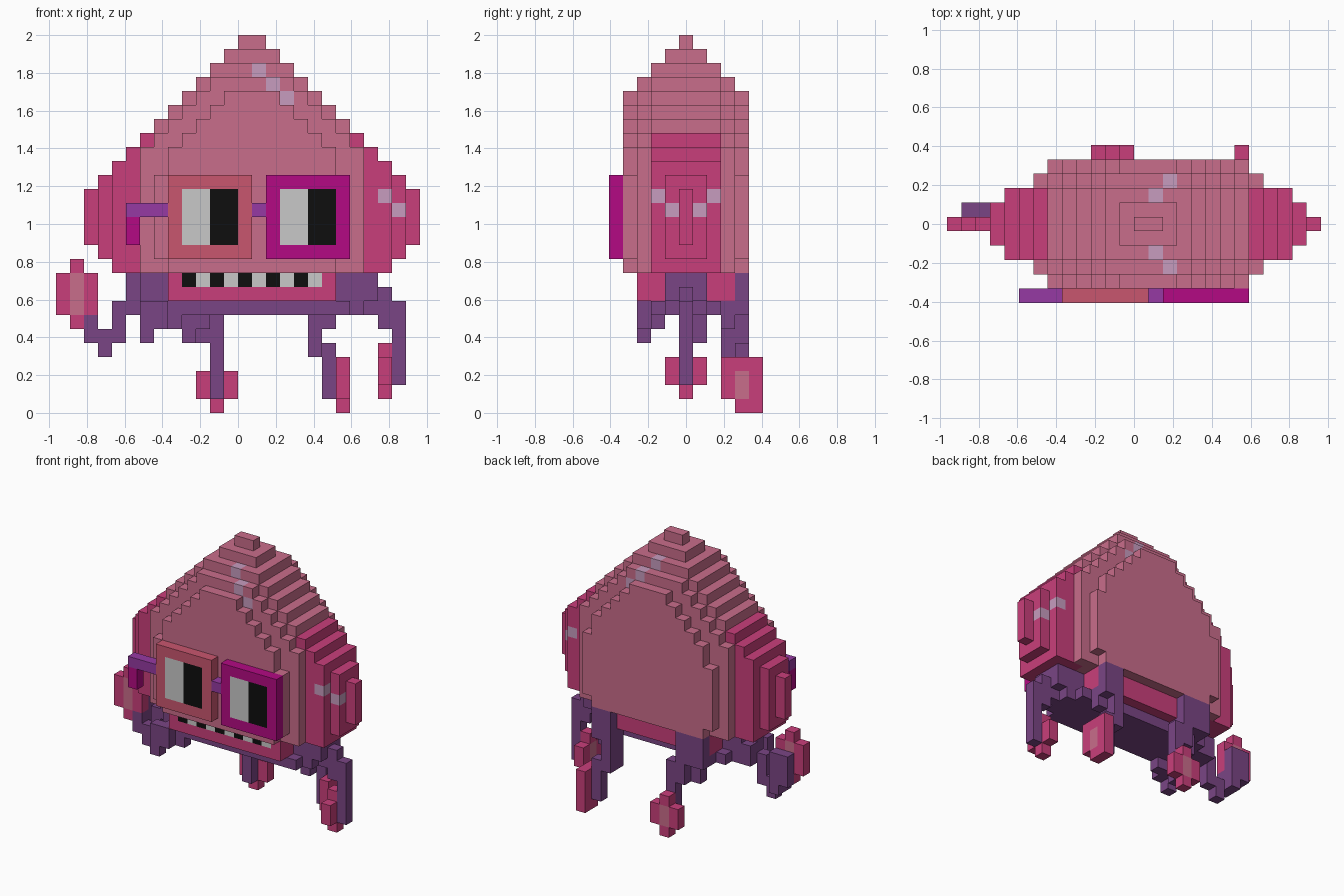
import bpy, bmesh

if "Cube" in bpy.data.objects:
    bpy.data.objects.remove(bpy.data.objects["Cube"])

U = 2 / 27  # edge length of one cube of the block grid


def lin(h):
    out = []
    for i in (0, 2, 4):
        c = int(h[i:i + 2], 16) / 255
        out.append(c / 12.92 if c <= 0.04045 else ((c + 0.055) / 1.055) ** 2.4)
    return (*out, 1)


PALETTE = {"pink": "c96d8b", "magenta": "c93f7b", "purple": "7a4585", "salmon": "c9566f",
           "deep_magenta": "b30a83", "violet": "963aa3", "light_grey": "c9c9c9",
           "black": "0e0e0e", "pale_spot": "c79cbf"}
MATS = {}
for key, code in PALETTE.items():
    MATS[key] = bpy.data.materials.new(key)
    MATS[key].diffuse_color = lin(code)
NAMES = list(PALETTE)

# corner offsets of the six sides of a cube, keyed by outward direction
SIDES = {(1, 0, 0): ((1, 0, 0), (1, 1, 0), (1, 1, 1), (1, 0, 1)),
         (-1, 0, 0): ((0, 0, 0), (0, 0, 1), (0, 1, 1), (0, 1, 0)),
         (0, 1, 0): ((0, 1, 0), (0, 1, 1), (1, 1, 1), (1, 1, 0)),
         (0, -1, 0): ((0, 0, 0), (1, 0, 0), (1, 0, 1), (0, 0, 1)),
         (0, 0, 1): ((0, 0, 1), (1, 0, 1), (1, 1, 1), (0, 1, 1)),
         (0, 0, -1): ((0, 0, 0), (0, 1, 0), (1, 1, 0), (1, 0, 0))}


def fill(cells, color, x0, x1, y0, y1, z0, z1):
    """Fill a box of cells; y bounds are centred on cell 0, upper bounds excluded."""
    for x in range(x0, x1):
        for y in range(y0, y1):
            for z in range(z0, z1):
                cells[x, y, z] = color


def build(name, cells):
    """Turn a set of coloured cells into the skin of its exposed sides."""
    bm = bmesh.new()
    verts = {}
    used = [n for n in NAMES if n in cells.values()]
    for (x, y, z), color in cells.items():
        for (dx, dy, dz), corners in SIDES.items():
            if (x + dx, y + dy, z + dz) in cells:
                continue
            loop = []
            for cx, cy, cz in corners:
                k = (x + cx, y + cy, z + cz)
                if k not in verts:
                    verts[k] = bm.verts.new((k[0] * U, (k[1] - 0.5) * U, k[2] * U))
                loop.append(verts[k])
            try:
                bm.faces.new(loop).material_index = used.index(color)
            except ValueError:
                pass
    me = bpy.data.meshes.new(name)
    bm.to_mesh(me)
    bm.free()
    for n in used:
        me.materials.append(MATS[n])
    bpy.context.collection.objects.link(bpy.data.objects.new(name, me))


def part(name, *boxes):
    cells = {}
    for b in boxes:
        fill(cells, *b)
    build(name, cells)


# Head: stepped dome, each depth layer has its own half width around x = 1
def half_width(k, depth):
    if depth == 4:
        return min(24 - k, 7 if 11 <= k <= 16 else 6)
    if depth == 3:
        return min(26 - k, 8)
    low = 10 if k < 11 else 11 if k < 12 else 12
    return min(27 - k, low, 12 - depth, 11 if k == 16 else 12)


head = {}
for k in range(10, 27):
    for j in range(-4, 5):
        if abs(j) <= 26 - k:
            hw = half_width(k, abs(j))
            for x in range(1 - hw, 1 + hw):
                side = abs(x - 0.5) > 7 and k <= 19 and abs(j) <= 2
                head[x, j, k] = "magenta" if side else "pink"
# pale freckles on crown and right cheek, front and back
for x, j, k in ((1, 2, 24), (2, 3, 23), (3, 3, 22), (10, 2, 15), (11, 1, 14)):
    for s in (-1, 1):
        head[x, s * j, k] = "pale_spot"
build("head", head)

# Jaw with a row of teeth
jaw = {}
fill(jaw, "magenta", -5, 7, -3, 4, 8, 10)
for i in range(10):
    jaw[-4 + i, -3, 9] = "light_grey" if i % 2 else "black"
build("jaw", jaw)

# Glasses
part("left_lens_frame", ("salmon", -5, 1, -5, -4, 11, 17),
     ("light_grey", -4, -2, -5, -4, 12, 16), ("black", -2, 0, -5, -4, 12, 16))
part("right_lens_frame", ("deep_magenta", 2, 8, -5, -4, 11, 17),
     ("light_grey", 3, 5, -5, -4, 12, 16), ("black", 5, 7, -5, -4, 12, 16))
part("glasses_bridge", ("violet", 1, 2, -5, -4, 14, 15))
part("glasses_arm", ("violet", -8, -5, -5, -4, 14, 15),
     ("deep_magenta", -8, -7, -5, -4, 12, 14))

# Underside that the tentacles grow from
part("tentacle_base", ("purple", -6, 8, -2, 3, 7, 8),
     ("purple", -7, -5, -1, 2, 7, 10), ("purple", 7, 9, -1, 2, 7, 10))

# Tentacles
part("right_tentacle", ("purple", 8, 10, -1, 2, 8, 10), ("purple", 9, 11, 0, 1, 7, 9),
     ("purple", 10, 12, 0, 1, 6, 8), ("purple", 11, 12, 0, 1, 2, 7))
part("left_tentacle", ("purple", -8, -6, 0, 2, 7, 9), ("purple", -8, -6, 0, 1, 8, 10),
     ("purple", -9, -8, 0, 1, 5, 8), ("purple", -10, -9, 0, 1, 4, 6),
     ("purple", -11, -10, 0, 2, 5, 7), ("purple", -12, -11, 1, 2, 6, 9),
     ("purple", -11, -10, 1, 2, 6, 9))
part("front_left_tentacle", ("purple", -6, -4, -2, -1, 6, 8),
     ("purple", -7, -6, -3, -2, 5, 8), ("purple", -6, -5, -3, -2, 6, 8))
part("back_left_tentacle", ("purple", -5, -2, 3, 5, 7, 10), ("purple", -4, -2, 3, 4, 6, 8),
     ("purple", -4, -3, 3, 4, 5, 7), ("purple", -3, -1, 4, 5, 5, 7),
     ("purple", -2, -1, 4, 5, 1, 6))
part("back_right_tentacle", ("purple", 5, 7, 4, 5, 7, 10), ("purple", 5, 7, 3, 4, 6, 8),
     ("purple", 5, 6, 3, 5, 4, 8), ("purple", 6, 7, 4, 5, 1, 5))

# Sucker pads at the tentacle ends
part("left_pad", ("magenta", -13, -10, 0, 1, 7, 10), ("magenta", -12, -11, 0, 1, 6, 11),
     ("pink", -12, -11, 0, 1, 7, 10))
part("right_pad", ("magenta", 10, 11, -1, 2, 2, 4), ("magenta", 10, 11, 0, 1, 1, 5),
     ("pink", 10, 11, 0, 1, 2, 4))
part("back_left_pad", ("magenta", -3, 0, 5, 6, 1, 3), ("magenta", -2, -1, 5, 6, 0, 4),
     ("pink", -2, -1, 5, 6, 1, 3))
part("back_right_pad", ("magenta", 7, 8, 3, 6, 1, 4), ("magenta", 7, 8, 4, 6, 0, 1),
     ("pink", 7, 8, 4, 5, 1, 3))

for m in bpy.data.materials:
    if m.users and not m.is_grease_pencil:
        m.use_nodes = True
        m.node_tree.nodes["Principled BSDF"].inputs["Base Color"].default_value = m.diffuse_color
